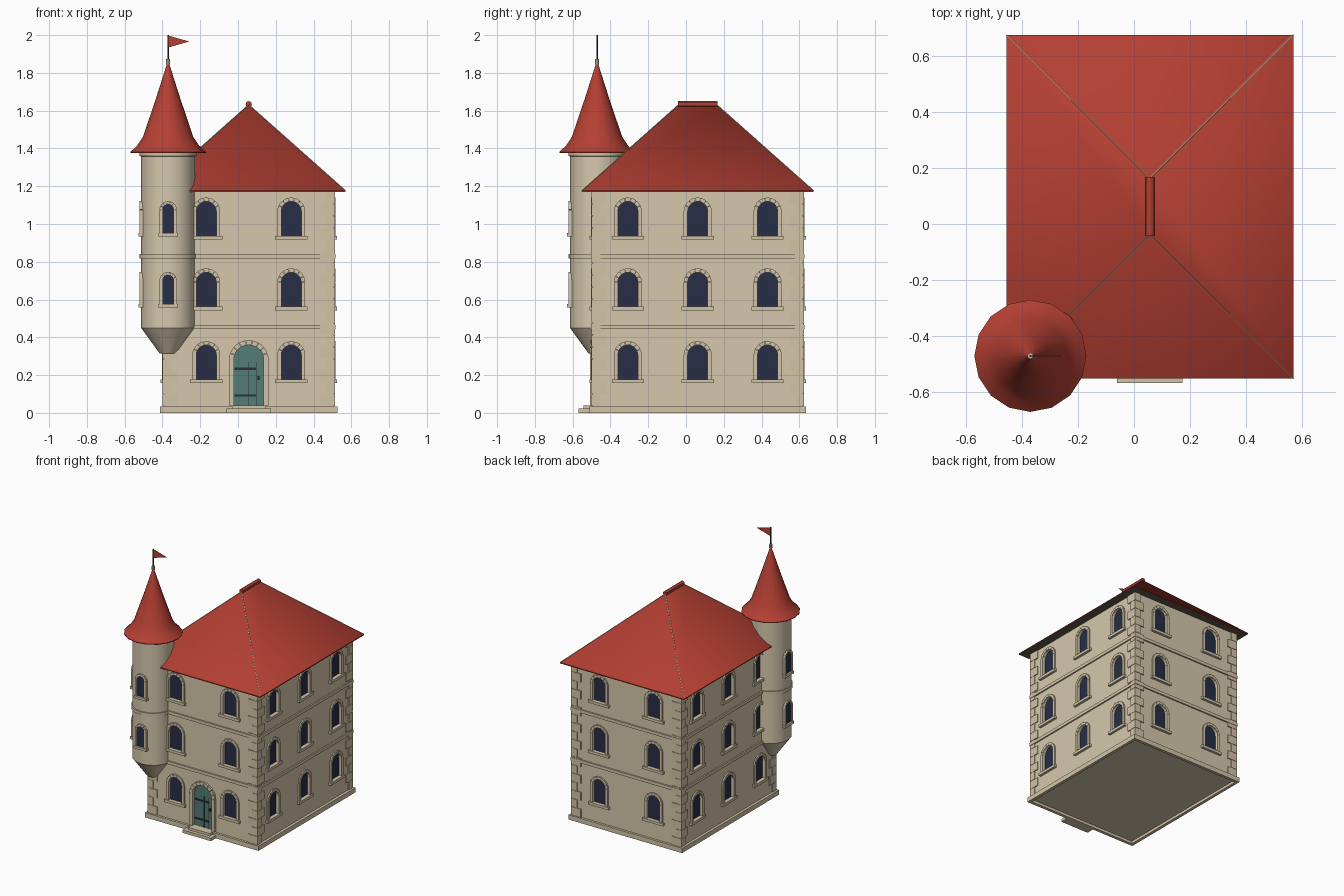
import bpy, bmesh, math
from mathutils import Matrix, Vector

old = bpy.data.objects.get("Cube")
if old:
    bpy.data.objects.remove(old)


def material(name, rgb):
    m = bpy.data.materials.new(name)
    m.use_nodes = True
    m.diffuse_color = (*rgb, 1)
    m.node_tree.nodes["Principled BSDF"].inputs["Base Color"].default_value = (*rgb, 1)
    return m


WALL = material("wall stone", (0.67, 0.575, 0.415))
TRIM = material("trim stone", (0.65, 0.55, 0.385))
ROOF = material("red tile", (0.46, 0.05, 0.033))
GLASS = material("dark blue glass", (0.02, 0.027, 0.063))
DOOR = material("teal door paint", (0.085, 0.205, 0.18))
IRON = material("dark iron", (0.028, 0.03, 0.035))
TIMBER = material("dark timber", (0.12, 0.1, 0.075))

CX, CY = 0.057, 0.062        # house centre
HX, HY = 0.449, 0.555        # house half sizes
TX, TY, TR = -0.37, -0.471, 0.143   # turret
EAVES = 1.17


def finish(name, bm, *mats):
    bmesh.ops.recalc_face_normals(bm, faces=bm.faces)
    mesh = bpy.data.meshes.new(name)
    bm.to_mesh(mesh)
    bm.free()
    for m in mats:
        mesh.materials.append(m)
    ob = bpy.data.objects.new(name, mesh)
    bpy.context.collection.objects.link(ob)
    return ob


def box(bm, x, y, z0, z1, hx, hy):
    mat = Matrix.Translation((x, y, (z0 + z1) / 2)) @ Matrix.Diagonal((2 * hx, 2 * hy, z1 - z0, 1))
    bmesh.ops.create_cube(bm, size=1, matrix=mat)


def rod(bm, a, b, radius, seg):
    a, b = Vector(a), Vector(b)
    turn = (b - a).to_track_quat("Z", "Y").to_matrix().to_4x4()
    bmesh.ops.create_cone(bm, cap_ends=True, segments=seg, radius1=radius, radius2=radius,
                          depth=(b - a).length, matrix=Matrix.Translation((a + b) / 2) @ turn)


def prism(bm, frame, pts, d0, d1):
    """Extrude a 2D outline on a wall frame (across, up, outward)."""
    a = [bm.verts.new(frame @ Vector((u, v, d0))) for u, v in pts]
    b = [bm.verts.new(frame @ Vector((u, v, d1))) for u, v in pts]
    bm.faces.new(a)
    bm.faces.new(b)
    for i in range(len(pts)):
        j = (i + 1) % len(pts)
        bm.faces.new((a[i], a[j], b[j], b[i]))


def rect(u0, u1, v0, v1):
    return [(u0, v0), (u1, v0), (u1, v1), (u0, v1)]


def wall_frame(x, y, z, n):
    n = Vector(n)
    up = Vector((0, 0, 1))
    rot = Matrix((up.cross(n), up, n)).transposed().to_4x4()
    return Matrix.Translation((x, y, z)) @ rot


def arch(hw, spring, steps=12):
    pts = [(-hw, 0), (hw, 0)]
    for i in range(steps + 1):
        t = math.pi * i / steps
        pts.append((hw * math.cos(t), spring + hw * math.sin(t)))
    return pts


def surround(bm, frame, hw, spring, ring, d0, d1, blocks):
    """Two jambs and an arch of wedge blocks."""
    out = hw + ring
    for s in (-1, 1):
        prism(bm, frame, rect(s * hw, s * out, 0, spring), d0, d1)
    step, gap = math.pi / blocks, 0.012
    for i in range(blocks):
        t0, tm, t1 = i * step + gap, (i + 0.5) * step, (i + 1) * step - gap
        pts = [(r * math.cos(t), spring + r * math.sin(t))
               for r, ts in ((hw, (t0, tm, t1)), (out, (t1, tm, t0))) for t in ts]
        prism(bm, frame, pts, d0, d1)


def lathe(name, profile, x, y, mat, seg=16):
    bm = bmesh.new()
    vs = [bm.verts.new((x + r, y, z)) for r, z in profile]
    edges = [bm.edges.new(p) for p in zip(vs, vs[1:])]
    bmesh.ops.spin(bm, geom=vs + edges, cent=(x, y, 0), axis=(0, 0, 1),
                   angle=2 * math.pi, steps=seg)
    bmesh.ops.remove_doubles(bm, verts=bm.verts, dist=1e-4)
    return finish(name, bm, mat)


# House windows: openings, glass, stone surrounds and sills
cuts, glass, frames, sills = (bmesh.new() for _ in range(4))
W, SPRING, RECESS = 0.053, 0.131, 0.015
spots = []
for s in (-1, 1):
    for off in (-0.225, 0.225):
        spots.append((CX + off, CY + s * HY, (0, s, 0)))
    for off in (-0.37, 0, 0.37):
        spots.append((CX + s * HX, CY + off, (s, 0, 0)))
for x, y, n in spots:
    for z in (0.175, 0.56, 0.935):
        f = wall_frame(x, y, z, n)
        prism(cuts, f, arch(W, SPRING), -RECESS, 0.05)
        prism(glass, f, arch(W, SPRING), -RECESS - 0.005, -RECESS + 0.002)
        surround(frames, f, W, SPRING, 0.021, -0.005, 0.01, 7)
        prism(sills, f, rect(-0.085, 0.085, -0.018, 0.002), -0.01, 0.018)

# Turret windows
for n in ((0, -1, 0), (-1, 0, 0)):
    for z in (0.575, 0.95):
        f = wall_frame(TX + n[0] * TR, TY + n[1] * TR, z, n)
        prism(glass, f, arch(0.031, 0.125), -0.008, 0.001)
        surround(frames, f, 0.031, 0.125, 0.015, -0.015, 0.008, 7)
        prism(sills, f, rect(-0.052, 0.052, -0.016, 0.002), -0.02, 0.015)

finish("window_glass", glass, GLASS)
finish("window_surrounds", frames, TRIM)
finish("window_sills", sills, TRIM)

# Door with iron straps
door_frame = wall_frame(CX, CY - HY, 0.04, (0, -1, 0))
DW, DS = 0.079, 0.24
prism(cuts, door_frame, arch(DW, DS), -RECESS, 0.05)
bm = bmesh.new()
prism(bm, door_frame, arch(DW, DS), -RECESS - 0.005, -RECESS + 0.003)
finish("front_door", bm, DOOR)
bm = bmesh.new()
surround(bm, door_frame, DW, DS, 0.026, -0.005, 0.014, 9)
finish("door_surround", bm, TRIM)
bm = bmesh.new()
for v in (0.046, 0.188):
    prism(bm, door_frame, rect(-DW + 0.004, 0.038, v, v + 0.011), -RECESS, -0.006)
for u in (0, 0.04):
    prism(bm, door_frame, rect(u - 0.002, u + 0.002, 0, 0.23), -RECESS, -0.009)
prism(bm, door_frame, rect(0.045, 0.057, 0.135, 0.155), -RECESS, 0)
finish("door_ironwork", bm, IRON)

# House walls with the openings cut out
bm = bmesh.new()
box(bm, CX, CY, 0.02, EAVES + 0.005, HX, HY)
walls = finish("house_walls", bm, WALL)
cutter = finish("opening_cutter", cuts, WALL)
cutter.hide_render = True
mod = walls.modifiers.new("openings", "BOOLEAN")
mod.object, mod.solver = cutter, "EXACT"
bpy.context.view_layer.objects.active = walls
bpy.ops.object.modifier_apply(modifier=mod.name)
bpy.data.objects.remove(cutter)

# Plinth rim around the raised floor, string courses and door steps
bm = bmesh.new()
RIM = 0.011
for s in (-1, 1):
    box(bm, CX + s * (HX + RIM - 0.002), CY, 0, 0.035, RIM, HY + 0.017)
    box(bm, CX, CY + s * (HY + 0.006), 0, 0.035, HX - 0.002, RIM)
finish("plinth", bm, TRIM)
bm = bmesh.new()
for z in (0.443, 0.818):
    box(bm, CX, CY, z, z + 0.023, HX + 0.01, HY + 0.01)
finish("string_courses", bm, TRIM)
bm = bmesh.new()
box(bm, CX, CY - HY - 0.046, 0, 0.022, 0.117, 0.029)
box(bm, CX, CY - HY - 0.022, 0.022, 0.04, 0.09, 0.028)
finish("door_steps", bm, TRIM)

# Alternating corner stones
bm = bmesh.new()
rows = 18
pitch = (EAVES - 0.035) / rows
for sx in (-1, 1):
    for sy in (-1, 1):
        for i in range(rows):
            lx, ly = (0.048, 0.08) if i % 2 else (0.08, 0.048)
            z = 0.035 + i * pitch
            box(bm, CX + sx * (HX + 0.007 - lx / 2), CY + sy * (HY + 0.007 - ly / 2),
                z + 0.001, z + pitch - 0.001, lx / 2, ly / 2)
finish("corner_stones", bm, TRIM)

# Hipped roof with softened hips, crisp eaves and a timber underside
RX, RY, TOP = 0.512, 0.613, 1.632
bm = bmesh.new()
corners = ((-1, -1), (1, -1), (1, 1), (-1, 1))
low = [bm.verts.new((CX + a * RX, CY + b * RY, EAVES)) for a, b in corners]
eave = [bm.verts.new((CX + a * RX, CY + b * RY, EAVES + 0.007)) for a, b in corners]
front, back = (bm.verts.new((CX, CY + s * (RY - RX), TOP)) for s in (-1, 1))
bm.faces.new(low).material_index = 1
for i in range(4):
    j = (i + 1) % 4
    bm.faces.new((low[i], low[j], eave[j], eave[i]))
for edge in bm.edges:
    edge.smooth = False
for ring in ((eave[0], eave[1], front), (eave[1], eave[2], back, front),
             (eave[2], eave[3], back), (eave[3], eave[0], front, back)):
    bm.faces.new(ring).smooth = True
finish("hipped_roof", bm, ROOF, TIMBER)

# Thin pale hip seams and the ridge cap
bm = bmesh.new()
for a, b in corners:
    rod(bm, (CX + a * RX, CY + b * RY, EAVES + 0.007), (CX, CY + b * (RY - RX), TOP), 0.0025, 6)
finish("hip_seams", bm, TRIM)
bm = bmesh.new()
rod(bm, (CX, CY - 0.105, 1.634), (CX, CY + 0.105, 1.634), 0.016, 12)
ridge = finish("ridge_cap", bm, ROOF)

# Corner turret
round_parts = [
    ridge,
    lathe("turret_wall", [(0, 0.44), (TR, 0.45), (TR, 1.38), (0, 1.38)], TX, TY, WALL),
    lathe("turret_corbel", [(0, 0.31), (0.045, 0.315), (TR, 0.45), (0, 0.451)], TX, TY, WALL),
    lathe("turret_band", [(0.13, 0.818), (0.151, 0.818), (0.151, 0.841), (0.13, 0.841)], TX, TY, TRIM),
    lathe("turret_cornice", [(0.13, 1.355), (0.152, 1.36), (0.152, 1.38), (0.13, 1.38)], TX, TY, TRIM),
    lathe("turret_roof", [(0, 1.376), (0.2, 1.376), (0.2, 1.381), (0.164, 1.415), (0.133, 1.462),
                          (0.066, 1.66), (0.006, 1.848)], TX, TY, ROOF),
    lathe("finial", [(0, 1.842), (0.011, 1.845), (0.011, 1.873), (0, 1.875)], TX, TY, TRIM, 8),
    lathe("flag_pole", [(0, 1.85), (0.004, 1.85), (0.004, 2), (0, 2)], TX, TY, IRON, 8),
]

# Pennant
bm = bmesh.new()
prism(bm, wall_frame(TX, TY, 1.966, (0, -1, 0)), [(0.003, -0.031), (0.112, 0), (0.003, 0.031)], -0.002, 0.002)
finish("pennant", bm, ROOF)

bpy.ops.object.select_all(action="DESELECT")
for ob in round_parts:
    ob.select_set(True)
    bpy.context.view_layer.objects.active = ob
bpy.ops.object.shade_smooth_by_angle(angle=math.radians(30))
